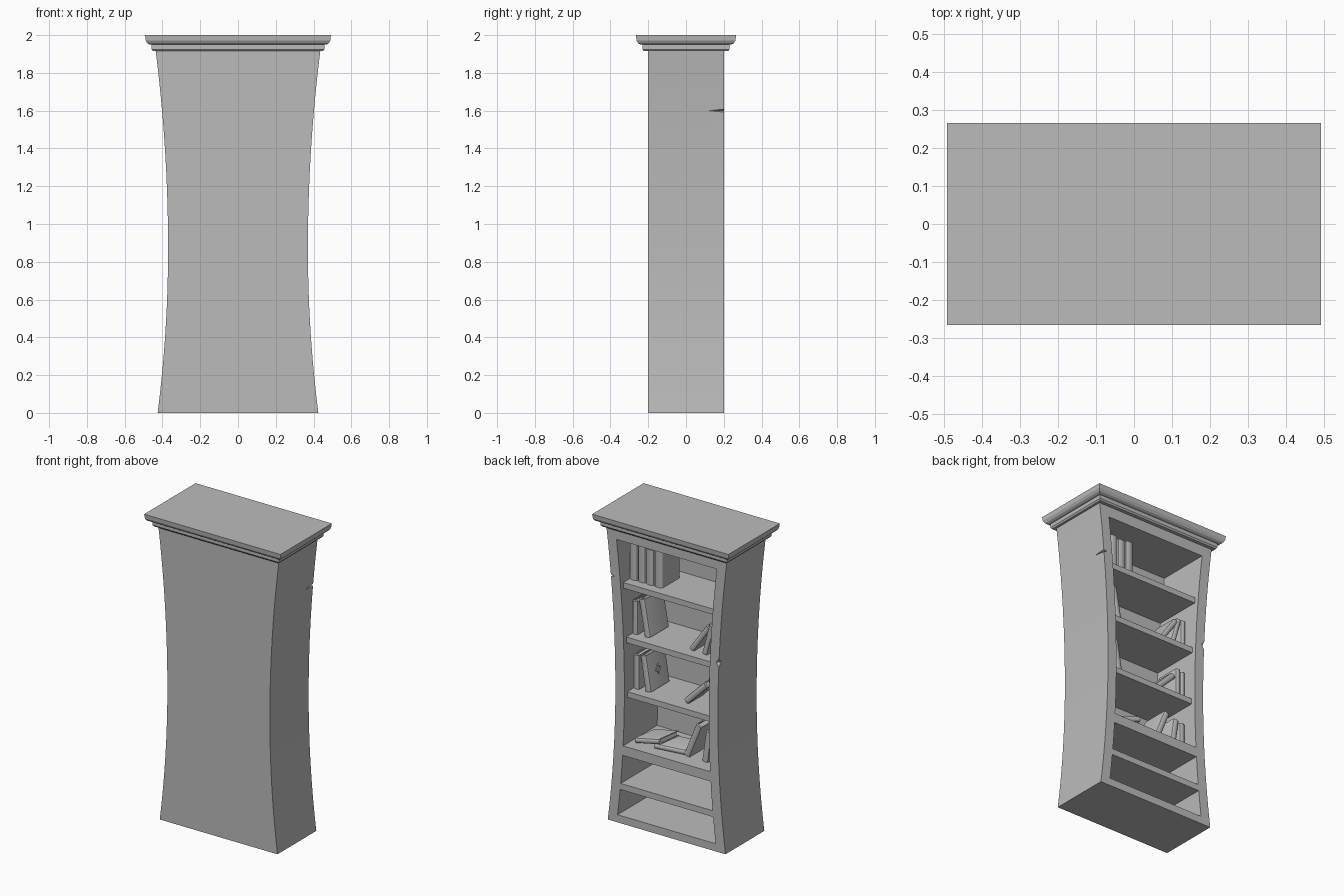
import bpy, bmesh
from math import radians, sin, cos, pi
from mathutils import Matrix, Vector

old = bpy.data.objects.get("Cube")
if old:
    bpy.data.objects.remove(old)

grey = bpy.data.materials.new("plain_grey")
grey.use_nodes = True
grey.diffuse_color = (0.5, 0.5, 0.5, 1)
grey.node_tree.nodes["Principled BSDF"].inputs["Base Color"].default_value = (0.5, 0.5, 0.5, 1)


def half_width(z):
    """Half width of the waisted case at a height."""
    return 0.37 + (0.073 if z < 0.87 else 0.06) * (z - 0.87) ** 2


def finish(name, bm, smooth=True):
    bmesh.ops.recalc_face_normals(bm, faces=bm.faces)
    mesh = bpy.data.meshes.new(name)
    bm.to_mesh(mesh)
    bm.free()
    mesh.materials.append(grey)
    obj = bpy.data.objects.new(name, mesh)
    bpy.context.collection.objects.link(obj)
    bpy.ops.object.select_all(action="DESELECT")
    obj.select_set(True)
    bpy.context.view_layer.objects.active = obj
    if smooth:
        bpy.ops.object.shade_smooth_by_angle(angle=radians(30))
    return obj


def loft(bm, rings):
    """Join rings of points into one capped solid."""
    loops = [[bm.verts.new(p) for p in ring] for ring in rings]
    n = len(loops[0])
    for a, b in zip(loops, loops[1:]):
        for i in range(n):
            j = (i + 1) % n
            bm.faces.new((a[i], a[j], b[j], b[i]))
    bm.faces.new(loops[0][::-1])
    bm.faces.new(loops[-1])


def rect(hx, y0, y1, z):
    return [(-hx, y0, z), (hx, y0, z), (hx, y1, z), (-hx, y1, z)]


def waisted_block(name, z0, z1, y0, y1, inset=0.0, steps=1):
    bm = bmesh.new()
    heights = [z0 + (z1 - z0) * i / steps for i in range(steps + 1)]
    loft(bm, [rect(half_width(z) - inset, y0, y1, z) for z in heights])
    return finish(name, bm)


def cut(target, cutter):
    cutter.hide_render = True
    mod = target.modifiers.new("cut", "BOOLEAN")
    mod.operation = "DIFFERENCE"
    mod.solver = "EXACT"
    mod.object = cutter
    bpy.context.view_layer.objects.active = target
    bpy.ops.object.modifier_apply(modifier=mod.name)
    bpy.data.objects.remove(cutter)


def chip(target, centre, size):
    """Knock a small faceted notch out of an edge."""
    bm = bmesh.new()
    bmesh.ops.create_uvsphere(bm, u_segments=4, v_segments=2, radius=1)
    bm.transform(Matrix.Translation(centre) @ Matrix.Diagonal((*size, 1)))
    cut(target, finish("notch_cutter", bm, False))


# Case: waisted solid, hollowed from the rear
case = waisted_block("case", 0, 1.918, -0.2, 0.2, steps=18)
for z0, z1, steps in ((0.51, 1.845, 14), (0.26, 0.447, 2), (0.05, 0.22, 2)):
    cut(case, waisted_block("opening_cutter", z0, z1, -0.15, 0.3, 0.065, steps))
chip(case, (0.402, 0.21, 1.6), (0.03, 0.09, 0.009))
chip(case, (-0.378, 0.205, 1.235), (0.024, 0.03, 0.035))
bpy.context.view_layer.objects.active = case
case.select_set(True)
bpy.ops.object.shade_smooth_by_angle(angle=radians(30))

# Cornice: two stepped mouldings
for name, profile in (
    ("cornice_lower", ((0.45, 1.915), (0.457, 1.925), (0.457, 1.952))),
    ("cornice_upper", ((0.468, 1.95), (0.48, 1.957), (0.489, 1.972), (0.492, 2.0))),
):
    bm = bmesh.new()
    loft(bm, [rect(h, 0.227 - h, h - 0.227, z) for h, z in profile])
    finish(name, bm, False)

# Shelves
FLOORS = (1.56, 1.21, 0.855, 0.51)
for i, top in enumerate(FLOORS[:3]):
    waisted_block(f"shelf_{i + 1}", top - 0.037, top, -0.152, 0.17, 0.063)


def book(name, x, floor, t, h, d, lean=0, spine=0.1, turn=0):
    """Hard cover book standing on its lower corner, spine to the rear."""
    c = 0.006
    arc = [(t / 2 * (1 - cos(pi * k / 6)), 0.012 * sin(pi * k / 6)) for k in range(7)]
    cover = arc + [(t, -d), (t - c, -d), (t - c, -c), (c, -c), (c, -d), (0, -d)]
    pages = [(c, -c), (t - c, -c), (t - c, 0.01 - d), (c, 0.01 - d)]
    bm = bmesh.new()
    loft(bm, [[(px, py, z) for px, py in cover] for z in (0, h)])
    loft(bm, [[(px, py, z) for px, py in pages] for z in (0.008, h - 0.008)])
    if lean > 0:
        bm.transform(Matrix.Translation((-t, 0, 0)))
    place = (Matrix.Translation((x, spine, floor + 0.001))
             @ Matrix.Rotation(radians(turn), 4, "Z")
             @ Matrix.Rotation(radians(lean), 4, "Y"))
    bm.transform(place)
    finish(name, bm)
    return place


# Books: per shelf, (x, thickness, height, depth, lean)
ROWS = (
    ((0.277, 0.057, 0.235, 0.17, 0), (0.217, 0.057, 0.24, 0.17, 0),
     (0.157, 0.057, 0.23, 0.17, 0), (0.097, 0.057, 0.24, 0.17, 0)),
    ((0.272, 0.04, 0.215, 0.16, 0), (0.225, 0.045, 0.24, 0.18, 10),
     (-0.312, 0.036, 0.2, 0.15, 0), (-0.225, 0.035, 0.2, 0.15, -15),
     (-0.13, 0.035, 0.21, 0.15, -35)),
    ((0.263, 0.04, 0.22, 0.16, 0), (0.22, 0.045, 0.23, 0.18, 9),
     (-0.305, 0.033, 0.2, 0.15, 0), (-0.27, 0.033, 0.21, 0.15, 0),
     (-0.09, 0.04, 0.2, 0.15, -45)),
    ((-0.305, 0.04, 0.19, 0.15, 0), (-0.232, 0.042, 0.2, 0.15, -8),
     (-0.1, 0.042, 0.23, 0.17, -22)),
)
for r, (floor, row) in enumerate(zip(FLOORS, ROWS)):
    for b, (x, t, h, d, lean) in enumerate(row):
        place = book(f"book_{r + 1}_{b + 1}", x, floor, t, h, d, lean)
        if (r, b) == (2, 1):
            emblem_place = place @ Matrix.Translation((-t, -d / 2, h / 2))

# Fallen books on the fourth shelf
book("fallen_book_flat", -0.07, FLOORS[3], 0.034, 0.21, 0.15, 90, 0.09, 8)
book("fallen_book_tilted", 0.27, FLOORS[3], 0.034, 0.2, 0.16, -75, 0.12, -8)

# Diamond ornament on a cover
bm = bmesh.new()
star = [(0.036 if k % 2 == 0 else 0.021, k * pi / 4) for k in range(8)]
loft(bm, [[(x, s * r * cos(a), s * r * sin(a)) for r, a in star]
          for x, s in ((0.001, 1), (-0.005, 1), (-0.005, 0.6), (-0.001, 0.55))])
bm.transform(emblem_place)
finish("cover_ornament", bm, False)
